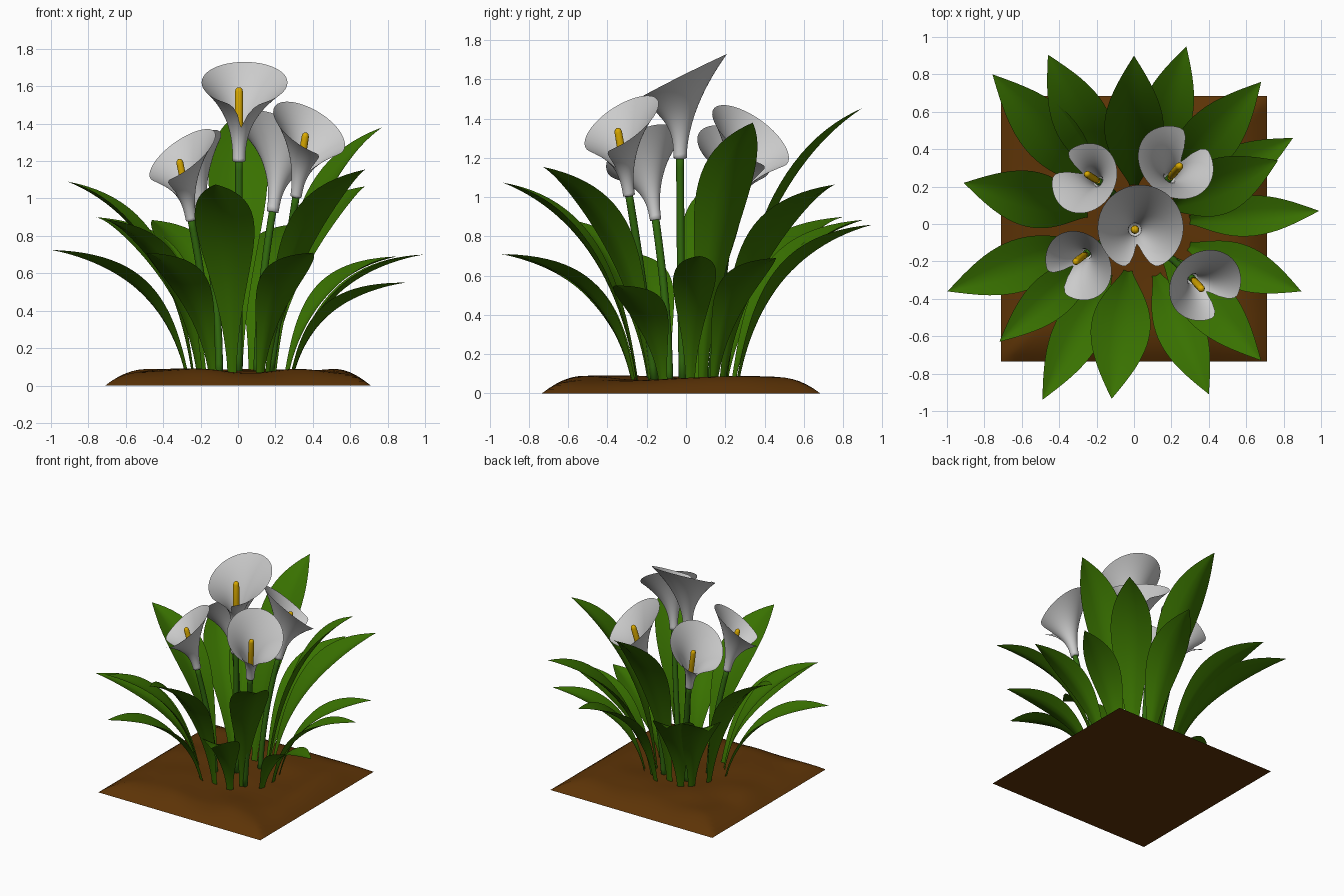
import bpy, math
from math import sin, cos, pi, exp
from mathutils import Vector, Matrix, noise

if "Cube" in bpy.data.objects:
    bpy.data.objects.remove(bpy.data.objects["Cube"])


def material(name, rgb):
    m = bpy.data.materials.new(name)
    m.diffuse_color = (*rgb, 1)
    m.use_nodes = True
    m.node_tree.nodes["Principled BSDF"].inputs["Base Color"].default_value = m.diffuse_color
    return m


SOIL = material("soil_brown", (0.11, 0.034, 0.002))
LEAF = material("leaf_green", (0.04, 0.165, 0.0))
STEM = material("stem_green", (0.03, 0.14, 0.004))
YELLOW = material("spadix_yellow", (0.7, 0.4, 0.0))


def grid_object(name, rows, mat=None, closed=False, caps=False):
    """Skin a list of equally long point rows into a smooth mesh."""
    n = len(rows[0])
    verts = [p for row in rows for p in row]
    faces = []
    for i in range(len(rows) - 1):
        for j in range(n if closed else n - 1):
            k = (j + 1) % n
            faces.append((i * n + j, i * n + k, (i + 1) * n + k, (i + 1) * n + j))
    if caps:
        faces.append(tuple(range(n))[::-1])
        faces.append(tuple((len(rows) - 1) * n + j for j in range(n)))
    me = bpy.data.meshes.new(name)
    me.from_pydata(verts, [], faces)
    me.polygons.foreach_set("use_smooth", [True] * len(faces))
    ob = bpy.data.objects.new(name, me)
    bpy.context.collection.objects.link(ob)
    if mat:
        me.materials.append(mat)
    return ob


def bezier(a, b, c, t):
    return a * (1 - t) ** 2 + b * 2 * t * (1 - t) + c * t * t


# soil mound: bumpy top that falls to a flat square base
def soil_height(x, y):
    edge = max(0.0, min(1 - abs(x) / 0.71, 1 - abs(y) / 0.71))
    rise = 1 - (1 - min(edge / 0.3, 1)) ** 2
    bump = noise.noise(Vector((x * 3.5, y * 3.5, 0.4)))
    return rise * (0.078 + 0.02 * bump)


N = 40
axis = [-0.71 + 1.42 * i / N for i in range(N + 1)]
grid_object("soil_mound", [[(x, y - 0.025, soil_height(x, y)) for x in axis] for y in axis], SOIL)
grid_object("soil_underside", [[(x, y - 0.025, 0) for x in (0.71, -0.71)] for y in (-0.71, 0.71)], SOIL)


# leaves: arched, folded blades from the clump to a pointed tip
def leaf(i, x, y, z, half):
    out = Vector((x, y, 0)).normalized()
    side = Vector((-out.y, out.x, 0))
    tip = Vector((x, y, z))
    r0 = 0.38 - 0.12 * z
    base = out * r0 + Vector((0, 0, 0.05))
    reach = math.hypot(x, y) - r0
    ctrl = out * (r0 + 0.18 * reach) + Vector((0, 0, z * (1.0 - 0.15 * z)))
    rows = []
    for k in range(25):
        t = k / 24
        c = bezier(base, ctrl, tip, t)
        tan = ((ctrl - base) * (1 - t) + (tip - ctrl) * t).normalized()
        up = tan.cross(side)
        if up.dot(out) > 0:
            up = -up
        w = 0.024 * (1 - t) + half * sin(pi * min(t ** 1.55, 1))
        rows.append([c + side * (w * s) + up * (0.28 * w * (abs(s) ** 1.2 - 0.4))
                     for s in (-1, -0.66, -0.33, 0, 0.33, 0.66, 1)])
    grid_object(f"leaf_{i}", rows, LEAF)


leaves = [
    (-0.757, 0.80, 0.90, 0.14), (-0.46, 0.905, 0.885, 0.14), (0, 0.90, 1.455, 0.15),
    (0.28, 0.95, 0.86, 0.13), (0.68, 0.76, 1.065, 0.14), (0.85, 0.46, 0.69, 0.11),
    (0.77, 0.34, 1.38, 0.14), (0.99, 0.07, 0.70, 0.10), (0.895, -0.36, 0.55, 0.11),
    (0.68, -0.73, 1.155, 0.13), (0.40, -0.91, 0.71, 0.12), (-0.12, -0.935, 1.075, 0.15),
    (-0.49, -0.94, 0.71, 0.12), (-0.72, -0.63, 0.89, 0.11), (-0.997, -0.36, 0.725, 0.13),
    (-0.91, 0.22, 1.09, 0.14)]
for i, args in enumerate(leaves, 1):
    leaf(i, *args)


# flowers: curved stem, flaring spathe with a notched front, rod-like spadix
def ring(m, r, z, n=14):
    return [m @ Vector((r * cos(2 * pi * j / n), r * sin(2 * pi * j / n), z)) for j in range(n)]


def flower(i, base, face, tilt, s):
    base = Vector(base)
    rot = Matrix.Rotation(math.radians(face), 4, 'Z') @ Matrix.Rotation(math.radians(tilt), 4, 'Y')
    m = Matrix.Translation(base) @ rot @ Matrix.Scale(s, 4)

    foot = Vector((base.x * 0.55, base.y * 0.55, 0.05))
    ctrl = base - rot.to_3x3() @ Vector((0, 0, 0.45))
    top = base + rot.to_3x3() @ Vector((0, 0, 0.03))
    rows = [ring(Matrix.Translation(bezier(foot, ctrl, top, k / 12)), 0.02, 0, 12) for k in range(13)]
    grid_object(f"stem_{i}", rows, STEM, closed=True, caps=True)

    rows = [ring(m, 0.018, -0.006, 64)]
    for k in range(23):
        row = []
        for j in range(64):
            a = 2 * pi * j / 64
            d = min(a, 2 * pi - a)
            u = k / 22 * (1 - 0.4 * exp(-(d / 0.22) ** 2))
            power = 2.35 + 0.5 * cos(a)
            rim = 0.195 - 0.01 * cos(a)
            r = 0.034 + rim * u ** power
            shift = 0.03 * u ** 2
            h = (0.415 - 0.115 * cos(a)) * u
            row.append(m @ Vector((r * cos(a), r * sin(a) + shift, h)))
        rows.append(row)
    grid_object(f"spathe_{i}", rows, closed=True)

    prof = [(0.016, 0.05), (0.022, 0.12), (0.023, 0.25), (0.022, 0.37), (0.018, 0.385), (0.008, 0.394)]
    grid_object(f"spadix_{i}", [ring(m, r, z) for r, z in prof], YELLOW, closed=True, caps=True)


flower(1, (0.005, -0.03, 1.20), -90, 0, 1.0)
flower(2, (0.31, -0.29, 1.01), -48, 13, 0.89)
flower(3, (-0.25, -0.155, 0.885), 217, 14, 0.85)
flower(4, (-0.185, 0.225, 0.88), 148, 14, 0.85)
flower(5, (0.185, 0.24, 0.93), 50, 15, 0.94)
